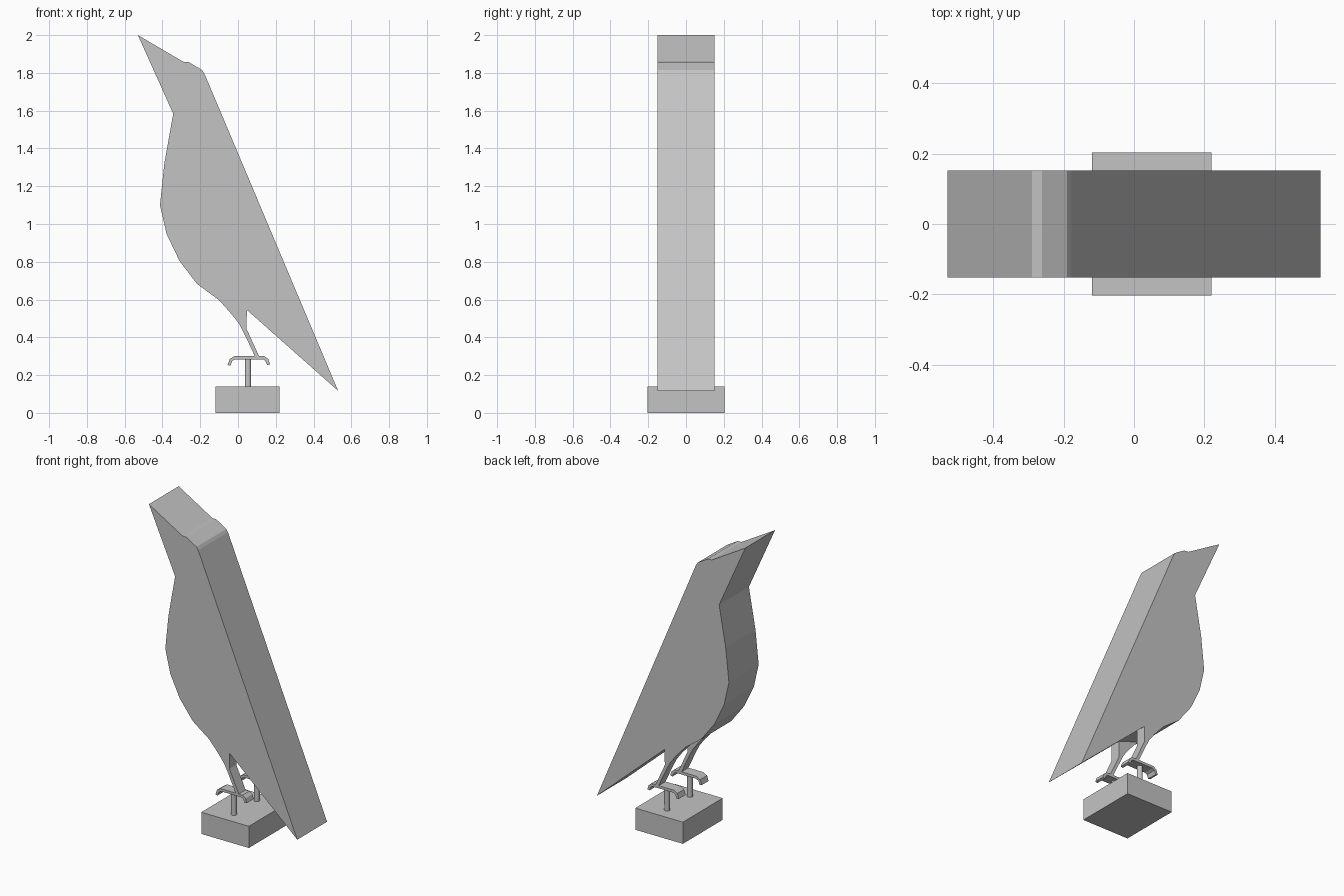
import bpy
import bmesh
import math

if "Cube" in bpy.data.objects:
    bpy.data.objects.remove(bpy.data.objects["Cube"], do_unlink=True)

# Single flat colour
grey = bpy.data.materials.new("plain_grey")
grey.use_nodes = True
colour = (0.55, 0.55, 0.55, 1)
grey.diffuse_color = colour
grey.node_tree.nodes["Principled BSDF"].inputs["Base Color"].default_value = colour


def slab(name, profile, y_min, y_max):
    """Extrude an x-z outline along y."""
    bm = bmesh.new()
    face = bm.faces.new([bm.verts.new((x, y_min, z)) for x, z in profile])
    extruded = bmesh.ops.extrude_face_region(bm, geom=[face])["geom"]
    moved = [g for g in extruded if isinstance(g, bmesh.types.BMVert)]
    bmesh.ops.translate(bm, verts=moved, vec=(0, y_max - y_min, 0))
    bmesh.ops.recalc_face_normals(bm, faces=bm.faces)
    mesh = bpy.data.meshes.new(name)
    bm.to_mesh(mesh)
    bm.free()
    mesh.materials.append(grey)
    obj = bpy.data.objects.new(name, mesh)
    bpy.context.collection.objects.link(obj)
    return obj


HALF = 0.152   # half depth of the body
LEG = 0.07     # depth of each leg

# Bird silhouette: beak, crown, tail, notch, belly, throat
body = [(-0.53, 2.0), (-0.29, 1.859), (-0.262, 1.858), (-0.19, 1.815),
        (-0.178, 1.797), (0.53, 0.117), (0.047, 0.545), (-0.1, 0.597),
        (-0.217, 0.683), (-0.31, 0.805), (-0.378, 0.947), (-0.413, 1.1),
        (-0.39, 1.32), (-0.343, 1.584)]
slab("bird_body", body, -HALF, HALF)

# Tapering leg and a foot with curled toes
leg = [(-0.1, 0.597), (-0.03, 0.518), (0.01, 0.465), (0.035, 0.415),
       (0.09, 0.299), (0.112, 0.299), (0.045, 0.445), (0.047, 0.545)]
foot = [(-0.055, 0.253), (-0.044, 0.285), (-0.02, 0.3), (0.14, 0.3),
        (0.16, 0.285), (0.17, 0.257), (0.155, 0.252), (0.145, 0.275),
        (0.135, 0.283), (-0.015, 0.283), (-0.03, 0.275), (-0.04, 0.25)]

for side, sign in (("left", 1), ("right", -1)):
    y_min, y_max = sorted((sign * HALF, sign * (HALF - LEG)))
    slab(side + "_leg", leg, y_min, y_max)
    slab(side + "_foot", foot, y_min, y_max)
    # Peg between the foot and the base
    bpy.ops.mesh.primitive_cylinder_add(
        vertices=24, radius=0.017, depth=0.155,
        location=(0.053, sign * (HALF - LEG / 2), 0.2125))
    peg = bpy.context.object
    peg.name = side + "_peg"
    peg.data.materials.append(grey)
    bpy.ops.object.shade_smooth_by_angle(angle=math.radians(30))

# Base block
base = [(-0.12, 0), (0.22, 0), (0.22, 0.14), (-0.12, 0.14)]
slab("base", base, -0.203, 0.203)
